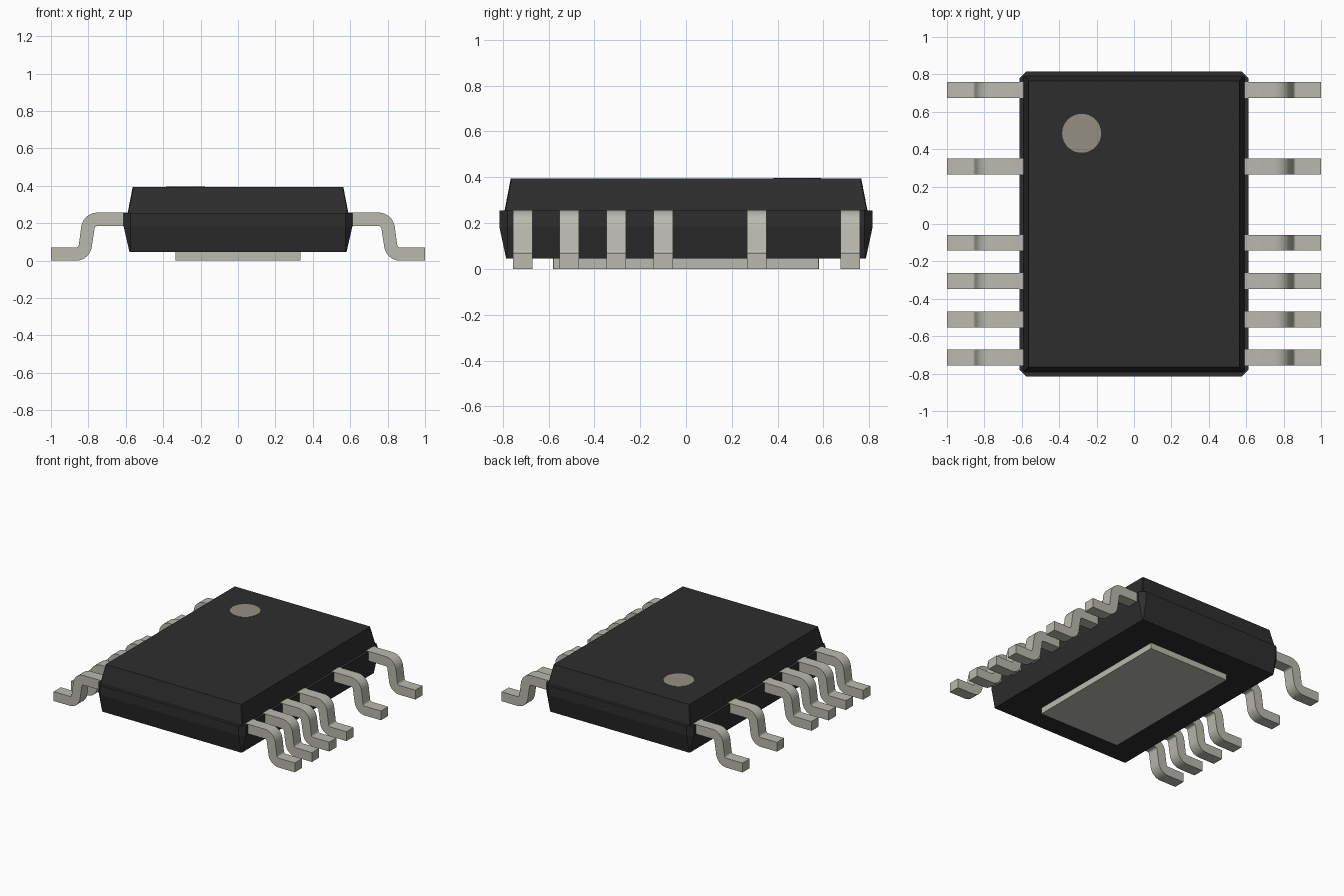
import bpy, bmesh, math
from mathutils import Vector

if "Cube" in bpy.data.objects:
    bpy.data.objects.remove(bpy.data.objects["Cube"])


def material(name, rgb):
    m = bpy.data.materials.new(name)
    m.use_nodes = True
    m.diffuse_color = (*rgb, 1)
    m.node_tree.nodes["Principled BSDF"].inputs["Base Color"].default_value = (*rgb, 1)
    return m


BLACK = material("black plastic", (0.027, 0.027, 0.027))
TIN = material("tinned metal", (0.49, 0.49, 0.43))
MARK = material("marking grey", (0.30, 0.28, 0.23))


def finish(name, bm, mat):
    bmesh.ops.recalc_face_normals(bm, faces=bm.faces)
    mesh = bpy.data.meshes.new(name)
    bm.to_mesh(mesh)
    bm.free()
    mesh.materials.append(mat)
    ob = bpy.data.objects.new(name, mesh)
    bpy.context.collection.objects.link(ob)
    return ob


def loft(name, rings, mat):
    """Skin a stack of equal-length rings and cap both ends."""
    bm = bmesh.new()
    loops = [[bm.verts.new(p) for p in ring] for ring in rings]
    n = len(loops[0])
    for a, b in zip(loops, loops[1:]):
        for i in range(n):
            j = (i + 1) % n
            bm.faces.new((a[i], a[j], b[j], b[i]))
    bm.faces.new(loops[0][::-1])
    bm.faces.new(loops[-1])
    return finish(name, bm, mat)


def octagon(x, y, z, c):
    """Rectangle with its corners cut by c."""
    quarter = [(x, y - c), (x - c, y)]
    left = [(-a, b) for a, b in reversed(quarter)]
    half = quarter + left
    return [(a, b, z) for a, b in half + [(-a, -b) for a, b in half]]


# Moulded body: tapered base, straight waist, stepped tapered lid
loft("body", [octagon(0.58, 0.785, 0.045, 0.004),
              octagon(0.612, 0.815, 0.185, 0.036),
              octagon(0.612, 0.815, 0.255, 0.036),
              octagon(0.59, 0.792, 0.255, 0.004),
              octagon(0.563, 0.765, 0.395, 0.004)], BLACK)

# Thermal pad underneath
loft("thermal_pad", [octagon(0.335, 0.58, z, 0.001) for z in (0, 0.05)], TIN)

# Pin one marker on the lid
bm = bmesh.new()
bmesh.ops.create_cone(bm, cap_ends=True, segments=48, radius1=0.104,
                      radius2=0.104, depth=0.006)
bmesh.ops.translate(bm, verts=bm.verts, vec=(-0.28, 0.485, 0.394))
finish("pin_one_marker", bm, MARK)


def arc(cx, cz, r, start, end, steps=8):
    return [(cx + r * math.cos(math.radians(start + (end - start) * i / steps)),
             cz + r * math.sin(math.radians(start + (end - start) * i / steps)))
            for i in range(steps + 1)]


# Gull-wing lead section: shoulder bend, sloped shin, foot bend
SHOULDER, FOOT = (0.752, 0.170), (0.867, 0.086)
TILT = 7
upper = ([(0.57, 0.257)] + arc(*SHOULDER, 0.087, 90, TILT)
         + arc(*FOOT, 0.016, 180 + TILT, 270) + [(1.0, 0.07)])
lower = ([(0.57, 0.185)] + arc(*SHOULDER, 0.015, 90, TILT)
         + arc(*FOOT, 0.086, 180 + TILT, 270) + [(1.0, 0.0)])
WIDTH = 0.085


def lead(name, side, y):
    rings = []
    for (ux, uz), (lx, lz) in zip(upper, lower):
        a, b = y - WIDTH / 2, y + WIDTH / 2
        rings.append([(side * ux, a, uz), (side * ux, b, uz),
                      (side * lx, b, lz), (side * lx, a, lz)])
    ob = loft(name, rings, TIN)
    bpy.ops.object.select_all(action="DESELECT")
    ob.select_set(True)
    bpy.context.view_layer.objects.active = ob
    bpy.ops.object.shade_smooth_by_angle(angle=math.radians(35))


# Leads on both sides, with gaps in the row towards the back
for label, side in (("left", 1), ("right", -1)):
    for i, y in enumerate((-0.713, -0.51, -0.305, -0.1, 0.308, 0.716)):
        lead(f"{label}_lead_{i + 1}", side, y)
